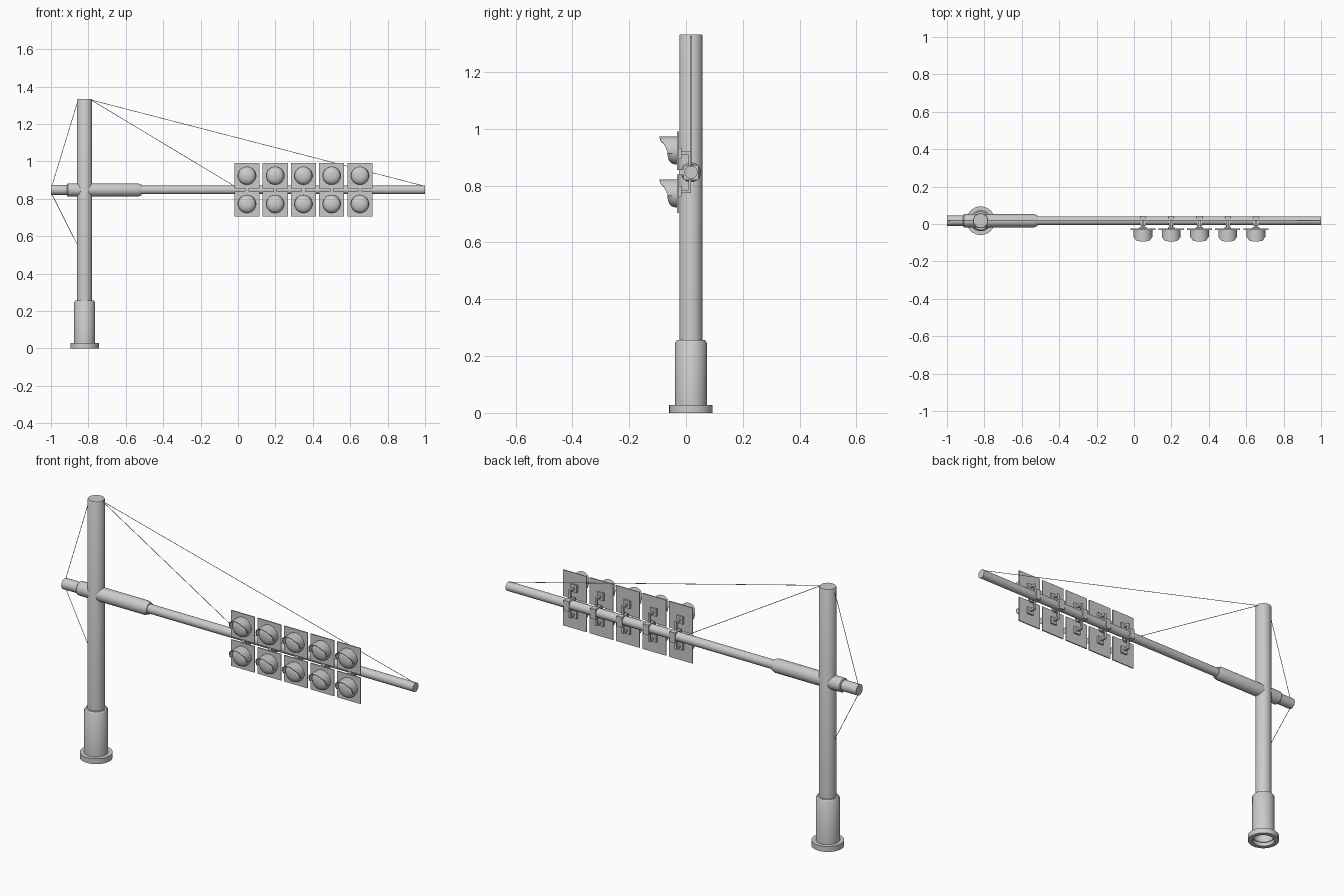
import bpy, bmesh, math
from mathutils import Vector, Matrix

if "Cube" in bpy.data.objects:
    bpy.data.objects.remove(bpy.data.objects["Cube"])

CX, CY, AZ = -0.82, 0.0175, 0.847   # pole axis and arm height


def finish(name, bm, smooth=True):
    bmesh.ops.recalc_face_normals(bm, faces=bm.faces)
    me = bpy.data.meshes.new(name)
    bm.to_mesh(me)
    bm.free()
    ob = bpy.data.objects.new(name, me)
    bpy.context.collection.objects.link(ob)
    if smooth:
        bpy.ops.object.select_all(action='DESELECT')
        ob.select_set(True)
        bpy.context.view_layer.objects.active = ob
        bpy.ops.object.shade_smooth_by_angle(angle=math.radians(35))
    return ob


def lathe(name, profile, origin, axis=(0, 0, 1), n=32):
    """Revolve (radius, height) points around an axis."""
    bm = bmesh.new()
    rot = Vector((0, 0, 1)).rotation_difference(Vector(axis).normalized())
    mat = Matrix.Translation(origin) @ rot.to_matrix().to_4x4()
    vs = [bm.verts.new((r, 0, h)) for r, h in profile]
    es = [bm.edges.new(p) for p in zip(vs, vs[1:])]
    bmesh.ops.spin(bm, geom=vs + es, axis=(0, 0, 1), cent=(0, 0, 0),
                   angle=math.tau, steps=n, use_duplicate=False)
    bmesh.ops.remove_doubles(bm, verts=bm.verts, dist=1e-5)
    bm.transform(mat)
    return finish(name, bm)


def rod(name, a, b, r, n=12):
    a, b = Vector(a), Vector(b)
    h = (b - a).length
    return lathe(name, [(0, 0), (r, 0), (r, h), (0, h)], a, b - a, n)


def box(name, c, size):
    bm = bmesh.new()
    bmesh.ops.create_cube(bm, size=1, matrix=Matrix.Translation(c) @ Matrix.Diagonal((*size, 1)))
    return finish(name, bm, False)


# Pole, with a hollow base sleeve and flange
lathe("pole", [(0, 0.2), (0.0405, 0.2), (0.0405, 1.328), (0.038, 1.333), (0, 1.333)], (CX, CY, 0))
lathe("pole_base", [(0.054, 0), (0.0765, 0), (0.0765, 0.028), (0.056, 0.028), (0.056, 0.246),
                    (0.049, 0.256), (0.0405, 0.256), (0.0405, 0.21), (0.05, 0.2), (0.05, 0.02),
                    (0.054, 0.02), (0.054, 0)], (CX, CY, 0))

# Horizontal arm with thicker sleeve and rear stub
rod("arm", (-0.55, CY, AZ), (1, CY, AZ), 0.0228, 32)
rod("arm_stub", (-1, CY, AZ), (-0.88, CY, AZ), 0.0275, 32)
lathe("arm_sleeve", [(0, 0), (0.031, 0), (0.035, 0.004), (0.035, 0.38), (0.028, 0.398), (0, 0.398)],
      (-0.913, CY, AZ), (1, 0, 0))

# Guy cables
for a, b in [((-0.785, 1.328), (0.995, 0.868)), ((-0.785, 1.328), (-0.015, 0.865)),
             ((-0.855, 1.328), (-0.995, 0.868)), ((-0.995, 0.825), (-0.857, 0.55))]:
    rod("guy_cable", (a[0], CY, a[1]), (b[0], CY, b[1]), 0.0015, 6)


# How far the visor reaches forward at cosine c from its top
REACH = [(-0.2, 0.064), (0, 0.068), (0.45, 0.077), (0.7, 0.090), (1.0, 0.095)]


def reach(c):
    for (c0, r0), (c1, r1) in zip(REACH, REACH[1:]):
        if c <= c1:
            return r0 + (r1 - r0) * (c - c0) / (c1 - c0)
    return REACH[-1][1]


def visor(x, z):
    bm = bmesh.new()
    amax, n, prev = math.radians(100), 32, None
    for i in range(n + 1):
        t = -amax + 2 * amax * i / n
        s, c = math.sin(t), math.cos(t)
        y = -reach(c) + 0.0015
        ring = [bm.verts.new((x + r * s, yy, z + r * c))
                for r, yy in ((0.050, -0.029), (0.050, y), (0.047, y), (0.047, -0.029))]
        if prev:
            for k in range(4):
                j = (k + 1) % 4
                bm.faces.new((prev[k], prev[j], ring[j], ring[k]))
        else:
            bm.faces.new(ring)
        prev = ring
    bm.faces.new(prev)
    finish("visor", bm)


# Signal heads: five columns of two, each column clamped to the arm
for i in range(5):
    x = 0.048 + 0.151 * i
    box("arm_clamp", (x, CY, AZ), (0.03, 0.053, 0.053))
    box("clamp_arm", (x, -0.014, AZ), (0.02, 0.02, 0.02))
    for s in (1, -1):
        z = AZ + 0.0755 * s
        box("backplate", (x, -0.028, z), (0.134, 0.006, 0.135))
        lathe("lens", [(0.048, 0), (0.0475, 0.012), (0.044, 0.023), (0.034, 0.032),
                       (0.018, 0.0365), (0, 0.038)], (x, -0.028, z), (0, -1, 0))
        visor(x, z)
        zb = AZ + 0.067 * s
        box("bracket_pad", (x, -0.0205, zb), (0.036, 0.009, 0.038))
        box("bracket_rod", (x, -0.003, zb), (0.012, 0.036, 0.011))
        box("bracket_post", (x, 0.0125, AZ + 0.047 * s), (0.012, 0.009, 0.051))
